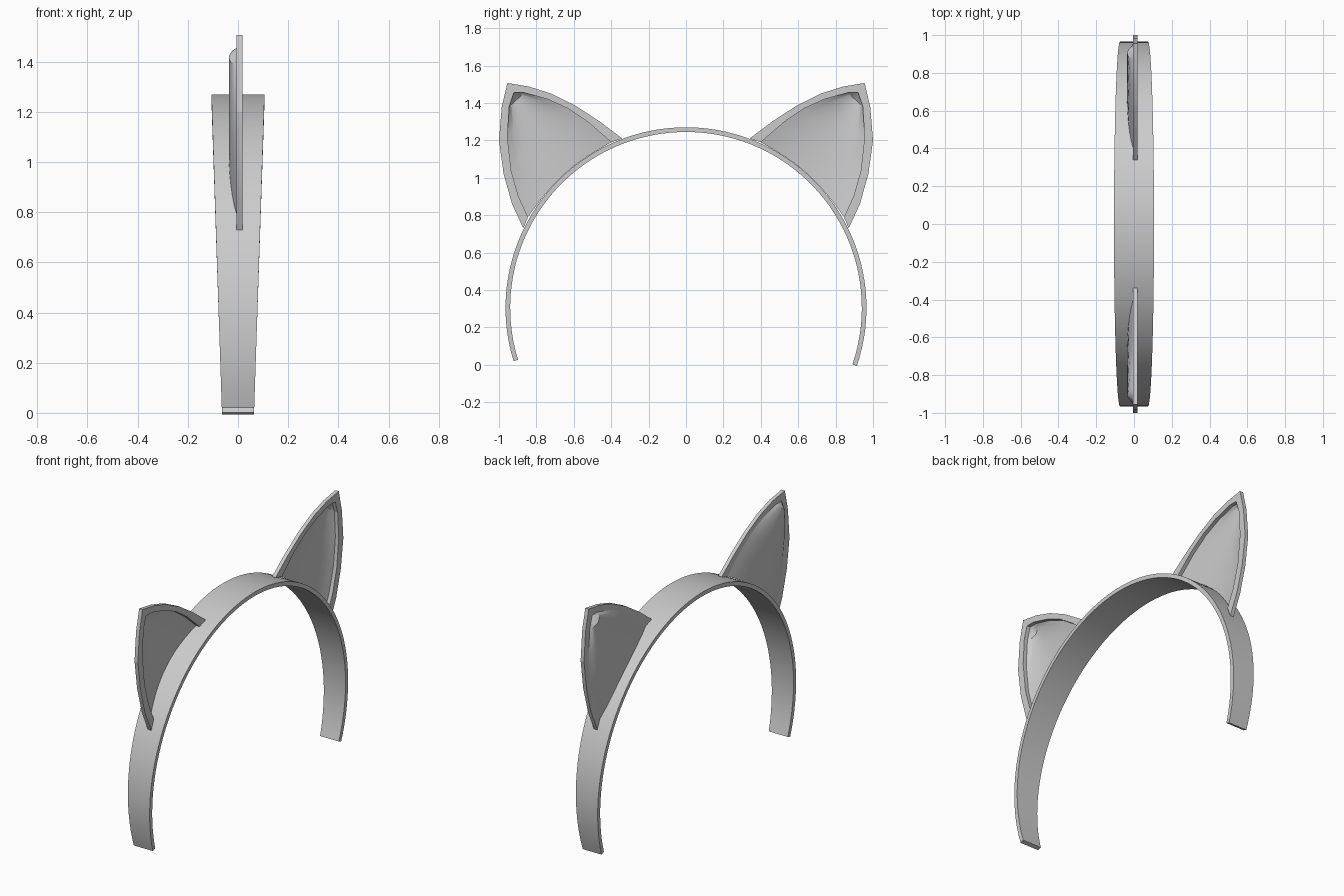
import bpy
from math import sin, cos, pi, radians
from mathutils import Vector

if "Cube" in bpy.data.objects:
    bpy.data.objects.remove(bpy.data.objects["Cube"])


def make_object(name, verts, faces, angle):
    mesh = bpy.data.meshes.new(name)
    mesh.from_pydata(verts, [], faces)
    mesh.update()
    ob = bpy.data.objects.new(name, mesh)
    bpy.context.collection.objects.link(ob)
    bpy.ops.object.select_all(action='DESELECT')
    ob.select_set(True)
    bpy.context.view_layer.objects.active = ob
    bpy.ops.object.mode_set(mode='EDIT')
    bpy.ops.mesh.select_all(action='SELECT')
    bpy.ops.mesh.normals_make_consistent(inside=False)
    bpy.ops.object.mode_set(mode='OBJECT')
    bpy.ops.object.shade_smooth_by_angle(angle=radians(angle))
    return ob


def sweep(sections):
    # closed four-sided sections joined into a capped solid
    verts = [p for s in sections for p in s]
    faces = [(0, 1, 2, 3)]
    n = len(sections)
    for i in range(n - 1):
        for k in range(4):
            a, b = i * 4 + k, i * 4 + (k + 1) % 4
            faces.append((a, b, b + 4, a + 4))
    faces.append(tuple(4 * (n - 1) + k for k in (3, 2, 1, 0)))
    return verts, faces


# Head band: circular arc, narrowing toward the ends
CZ, R_OUT, R_IN, SEG = 0.305, 0.965, 0.94, 72
sections = []
for i in range(SEG + 1):
    a = radians(-18.8 + (197.2 + 18.8) * i / SEG)
    w = 0.064 + 0.042 * (CZ + R_OUT * sin(a)) / 1.27
    sections.append([(x, r * cos(a), CZ + r * sin(a))
                     for x, r in ((-w, R_IN), (w, R_IN), (w, R_OUT), (-w, R_OUT))])
make_object("head_band", *sweep(sections), 30)

# Ear outlines (y, z): lower base, tip, upper base
OUTER = [(-.87, .73), (-.93, .86), (-.975, 1.02), (-1.0, 1.2), (-.985, 1.38), (-.955, 1.507),
         (-.84, 1.488), (-.72, 1.45), (-.59, 1.385), (-.46, 1.3), (-.34, 1.21)]
INNER = [(-.845, .79), (-.895, .9), (-.935, 1.04), (-.955, 1.22), (-.945, 1.38), (-.92, 1.455),
         (-.865, 1.455), (-.74, 1.42), (-.63, 1.37), (-.52, 1.295), (-.4, 1.19)]
X_BACK, X_FRONT, DEPTH, COLS = -0.005, 0.018, 0.031, 12


def ear(side, m):
    # Flat rim
    rim = [[(X_BACK, m * o[0], o[1]), (X_FRONT, m * o[0], o[1]),
            (X_FRONT, m * i[0], i[1]), (X_BACK, m * i[0], i[1])]
           for o, i in zip(OUTER, INNER)]
    make_object(side + "_ear_rim", *sweep(rim), 10)

    # Recessed panel: arched rows from the tip to the curved base
    verts = [(X_BACK, m * INNER[5][0], INNER[5][1])]
    for row in range(5):
        a, b = Vector(INNER[4 - row]), Vector(INNER[6 + row])
        for c in range(COLS + 1):
            u = c / COLS
            arch = max(0.0, sin(pi * u))
            p = a.lerp(b, u)
            p += (p - Vector((0, CZ))).normalized() * 0.041 * arch * (row / 4) ** 2
            verts.append((X_BACK - DEPTH * arch ** 0.8, m * p.x, p.y))
    faces = [(0, 1 + c, 2 + c) for c in range(COLS)]
    w = COLS + 1
    for row in range(4):
        for c in range(COLS):
            k = 1 + row * w + c
            faces.append((k, k + w, k + w + 1, k + 1))
    make_object(side + "_ear_panel", verts, faces, 30)


ear("left", 1)
ear("right", -1)
